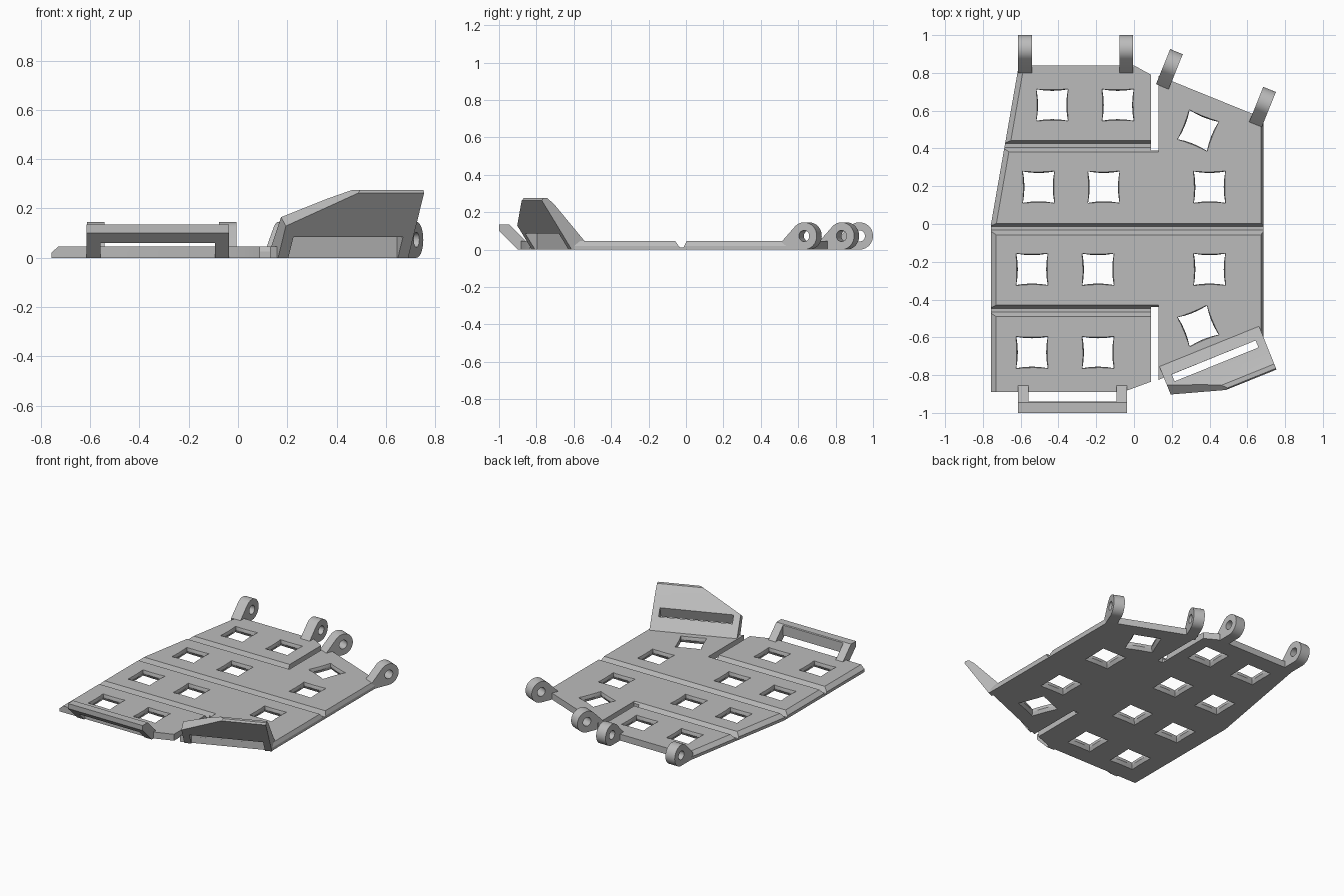
import bpy, bmesh, math
from mathutils import Matrix, Vector

if "Cube" in bpy.data.objects:
    bpy.data.objects.remove(bpy.data.objects["Cube"], do_unlink=True)

grey = bpy.data.materials.new("plain_grey")
grey.use_nodes = True
COLOUR = (0.5, 0.5, 0.5, 1)
grey.diffuse_color = COLOUR
grey.node_tree.nodes["Principled BSDF"].inputs["Base Color"].default_value = COLOUR

TOP = 0.045
TILT = math.radians(22)
FLAT = Matrix(((0, 1, 0, 0), (0, 0, 1, 0), (1, 0, 0, 0), (0, 0, 0, 1)))  # profile lies in xy


def make(name, bm):
    bmesh.ops.recalc_face_normals(bm, faces=bm.faces)
    mesh = bpy.data.meshes.new(name)
    bm.to_mesh(mesh)
    bm.free()
    mesh.materials.append(grey)
    ob = bpy.data.objects.new(name, mesh)
    bpy.context.scene.collection.objects.link(ob)
    return ob


def loft(rings):
    """Closed solid through rings of equal point count."""
    bm = bmesh.new()
    loops = [[bm.verts.new(p) for p in ring] for ring in rings]
    n = len(loops[0])
    for a, b in zip(loops, loops[1:]):
        for i in range(n):
            j = (i + 1) % n
            bm.faces.new((a[i], a[j], b[j], b[i]))
    bm.faces.new(loops[0][::-1])
    bm.faces.new(loops[-1])
    return bm


def prism(profile, start, end, matrix=Matrix()):
    """Extrude a (y, z) profile along x."""
    return loft([[matrix @ Vector((x, y, z)) for y, z in profile] for x in (start, end)])


def slice_off(bm, point, normal):
    """Remove what lies beyond a plane and close the cut."""
    geom = bm.verts[:] + bm.edges[:] + bm.faces[:]
    res = bmesh.ops.bisect_plane(bm, geom=geom, plane_co=point, plane_no=normal, clear_outer=True)
    edges = [e for e in res["geom_cut"] if isinstance(e, bmesh.types.BMEdge)]
    bmesh.ops.holes_fill(bm, edges=edges, sides=0)


def cut(ob, cutter):
    cutter.hide_render = True
    mod = ob.modifiers.new("cut", "BOOLEAN")
    mod.operation = "DIFFERENCE"
    mod.solver = "EXACT"
    mod.object = cutter
    dg = bpy.context.evaluated_depsgraph_get()
    mesh = bpy.data.meshes.new_from_object(ob.evaluated_get(dg))
    ob.modifiers.clear()
    ob.data = mesh
    bpy.data.objects.remove(cutter, do_unlink=True)


# Base plate with two slots in its outline
outline = [(-0.757, -0.89), (-0.06, -0.89), (0.09, -0.835), (0.09, -0.44), (0.13, -0.44),
           (0.13, -0.825), (0.685, -0.6), (0.685, 0.56), (0.13, 0.785), (0.13, 0.39),
           (0.09, 0.39), (0.09, 0.79), (0, 0.84), (-0.61, 0.84), (-0.757, 0)]
bm = prism(outline, 0, TOP, FLAT)
# Chamfered long edges
slice_off(bm, (-0.757, 0, 0.02), (-1, 0, 1.1))
slice_off(bm, (-0.757, 0, 0.02), (-0.985, 0.172, 1.1))
slice_off(bm, (0.685, 0, 0.02), (1, 0, 0.5))
plate = make("base_plate", bm)

# Bend grooves across the top
for y, end in ((0.442, 0.13), (0.003, 1), (-0.43, 0.13)):
    groove = [(y + 0.004, TOP + 0.01), (y, TOP), (y - 0.017, 0.011),
              (y - 0.036, 0.011), (y - 0.06, TOP), (y - 0.067, TOP + 0.01)]
    cut(plate, make("groove_cutter", prism(groove, -1, end)))


# Square openings, pinched inward at half height
def opening(x, y, angle):
    place = Matrix.Translation((x, y, 0)) @ Matrix.Rotation(angle, 4, "Z")
    rings = []
    for z, half, pinch in ((-0.01, 0.096, 0), (0.022, 0.083, 0.008), (0.036, 0.083, 0.006), (0.06, 0.087, 0)):
        ring = []
        for side in range(4):
            turn = Matrix.Rotation(side * math.pi / 2, 4, "Z")
            for t in (-1, -0.5, 0, 0.5):
                ring.append(place @ turn @ Vector((half * t, pinch * (1 - t * t) - half, z)))
        rings.append(ring)
    return make("opening_cutter", loft(rings))


rows = {0.63: (-0.433, -0.085), 0.195: (-0.505, -0.16, 0.4),
        -0.24: (-0.54, -0.19, 0.4), -0.68: (-0.54, -0.19)}
spots = [(x, y, 0) for y, xs in rows.items() for x in xs]
spots += [(0.34, 0.495, -TILT), (0.34, -0.54, TILT)]
for spot in spots:
    cut(plate, opening(*spot))

# Hinge lugs along the back
R, REACH, HALF = 0.073, 0.127, 0.036


def circle(r, first, last, steps):
    angles = [math.radians(first + (last - first) * i / steps) for i in range(steps + 1)]
    return [(REACH + r * math.cos(a), R + r * math.sin(a)) for a in angles]


lug = [(0, 0), (0, TOP)] + circle(R, 135, -90, 28)
pin = circle(0.03, 0, 345, 23)
for name, x, y, angle in (("right_outer", -0.577, 0.8, 0), ("right_inner", -0.042, 0.8, 0),
                          ("left_inner", 0.15, 0.727, -TILT), ("left_outer", 0.643, 0.527, -TILT)):
    place = Matrix.Translation((x, y, 0)) @ Matrix.Rotation(angle, 4, "Z")
    ob = make(name + "_hinge_lug", prism(lug, -HALF, HALF, place))
    cut(ob, make("pin_cutter", prism(pin, -0.1, 0.1, place)))

# Leaning strap bracket at the front: two posts and a bar
post = [(-0.9, 0), (-1, 0.1), (-1, 0.135), (-0.945, 0.135), (-0.855, TOP), (-0.855, 0)]
for name, x in (("right", -0.614), ("left", -0.093)):
    make(name + "_bracket_post", prism(post, x, x + 0.056))
bar = [(-0.96, 0.06), (-1, 0.1), (-1, 0.135), (-0.945, 0.135), (-0.94, 0.13), (-0.94, 0.06)]
make("bracket_bar", prism(bar, -0.56, -0.091))

# Leaning side wing with a clipped corner and a strap slot
wing_frame = Matrix.Rotation(TILT, 4, "Z")
wing = [(-0.75, 0), (-0.75, TOP), (-0.924, 0.24), (-0.965, 0.275),
        (-0.99, 0.275), (-0.997, 0.262), (-0.825, 0)]
bm = prism(wing, -0.158, 0.411)
low, high = Vector((-0.161, -0.905, 0.13)), Vector((0.122, -0.997, 0.262))
normal = (high - low).cross(Vector((0, -0.83, -0.56)))
slice_off(bm, low, normal if normal.z > 0 else -normal)
bm.transform(wing_frame)
wing_ob = make("side_wing", bm)
slot = [(-0.813, -0.1), (-0.813, 0.2), (-0.838, 0.2), (-0.92, -0.02), (-0.92, -0.1)]
cut(wing_ob, make("slot_cutter", prism(slot, -0.113, 0.366, wing_frame)))

# Smooth round surfaces, keep edges sharp
bpy.ops.object.select_all(action="DESELECT")
for ob in bpy.context.scene.objects:
    if ob.type == "MESH":
        ob.select_set(True)
        bpy.context.view_layer.objects.active = ob
bpy.ops.object.shade_smooth_by_angle(angle=math.radians(25))
